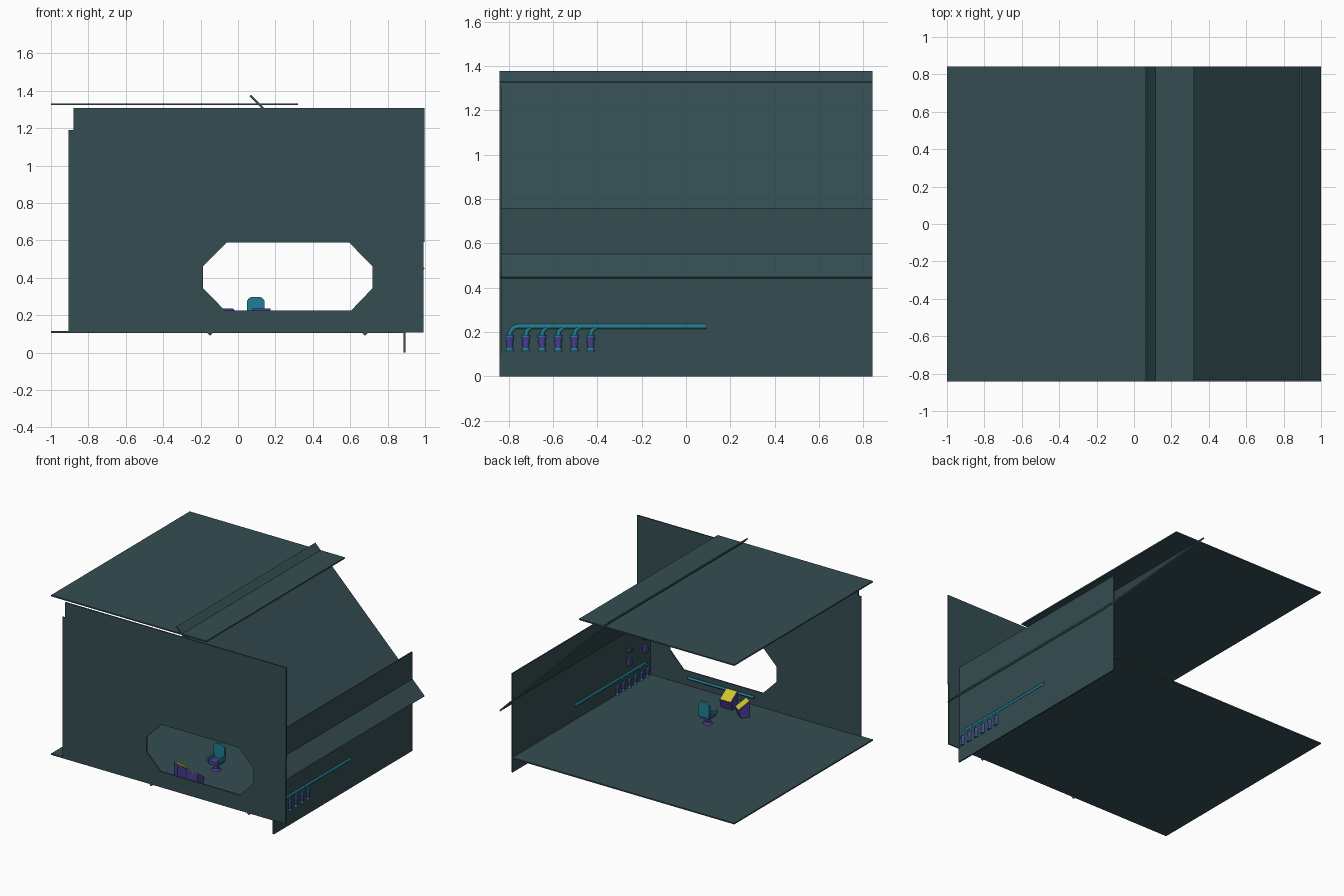
import bpy, bmesh, math
from mathutils import Vector, Matrix

if "Cube" in bpy.data.objects:
    bpy.data.objects.remove(bpy.data.objects["Cube"])


def material(name, rgb):
    m = bpy.data.materials.new(name)
    m.diffuse_color = (*rgb, 1)
    m.use_nodes = True
    m.node_tree.nodes["Principled BSDF"].inputs["Base Color"].default_value = m.diffuse_color
    return m


SLATE = material("slate", (0.035, 0.075, 0.085))
TEAL = material("teal", (0.015, 0.21, 0.29))
PURPLE = material("purple", (0.07, 0.05, 0.30))
YELLOW = material("yellow", (0.62, 0.55, 0.03))
W = 0.842   # half width of the room in y
T = 0.010   # panel thickness


def finish(name, bm, mat, matrix=None):
    bmesh.ops.recalc_face_normals(bm, faces=bm.faces)
    me = bpy.data.meshes.new(name)
    bm.to_mesh(me)
    bm.free()
    ob = bpy.data.objects.new(name, me)
    bpy.context.collection.objects.link(ob)
    me.materials.append(mat)
    if matrix:
        ob.matrix_world = matrix
    return ob


def extrude(name, profile, y0, y1, mat, matrix=None):
    """Extrude an (x, z) outline from y0 to y1."""
    bm = bmesh.new()
    f = bm.faces.new([bm.verts.new((x, y0, z)) for x, z in profile])
    r = bmesh.ops.extrude_face_region(bm, geom=[f])
    vs = [v for v in r["geom"] if isinstance(v, bmesh.types.BMVert)]
    bmesh.ops.translate(bm, vec=(0, y1 - y0, 0), verts=vs)
    return finish(name, bm, mat, matrix)


def panel(name, a, b):
    """Thin full-width panel along the side-profile line a-b."""
    a, b = Vector(a), Vector(b)
    d = (b - a).normalized()
    n = Vector((-d.y, d.x)) * T / 2
    return extrude(name, [a + n, b + n, b - n, a - n], -W, W, SLATE)


def box(name, c, s, mat, matrix=Matrix()):
    bm = bmesh.new()
    bmesh.ops.create_cube(bm, size=1)
    bmesh.ops.scale(bm, vec=s, verts=bm.verts)
    bmesh.ops.translate(bm, vec=c, verts=bm.verts)
    return finish(name, bm, mat, matrix)


def cone(name, c, r1, r2, h, mat, sides=12):
    bm = bmesh.new()
    bmesh.ops.create_cone(bm, cap_ends=True, segments=sides, radius1=r1, radius2=r2, depth=h)
    return finish(name, bm, mat, Matrix.Translation(c))


def pipe(name, pts, r):
    cu = bpy.data.curves.new(name, "CURVE")
    cu.dimensions = "3D"
    cu.bevel_depth = r
    cu.bevel_resolution = 1
    cu.use_fill_caps = True
    sp = cu.splines.new("POLY")
    sp.points.add(len(pts) - 1)
    for p, co in zip(sp.points, pts):
        p.co = (*co, 1)
    cu.materials.append(TEAL)
    ob = bpy.data.objects.new(name, cu)
    bpy.context.collection.objects.link(ob)


# Room panels: floor, roof, nose wall and the 45 degree slope crossing both
panel("floor", (-1, 0.110), (0.89, 0.110))
panel("roof", (-1, 1.328), (0.32, 1.328))
panel("nose_wall", (0.89, 0), (0.89, 0.76))
panel("sloped_wall", (0.995, 0.445), (0.065, 1.375))

# Side wall with its octagonal window (outline joined to the hole by two halves)
top = [(-0.905, 0.40), (-0.905, 1.19), (-0.88, 1.19), (-0.88, 1.308), (0.998, 1.308), (0.998, 0.59),
       (0.993, 0.59), (0.993, 0.40), (0.72, 0.40), (0.72, 0.46), (0.595, 0.588), (-0.06, 0.588),
       (-0.188, 0.46), (-0.188, 0.40)]
bottom = [(-0.905, 0.40), (-0.188, 0.40), (-0.188, 0.345), (-0.07, 0.225), (0.605, 0.225),
          (0.72, 0.345), (0.72, 0.40), (0.993, 0.40), (0.993, 0.108), (-0.905, 0.108)]
extrude("side_wall_upper", top, -W, -W + T, SLATE)
extrude("side_wall_lower", bottom, -W, -W + T, SLATE)

# Small pointed tabs below the floor edge
for x in (-0.15, 0.68):
    extrude("floor_tab", [(x - 0.022, 0.112), (x + 0.022, 0.112), (x, 0.09)], -W, -W + 0.025, SLATE)

# Pipe run on the nose wall with six branches ending in nozzles
PX = 0.89
pipe("main_pipe", [(PX, 0.09, 0.226), (PX, -0.76, 0.226)], 0.013)
for i in range(6):
    y = -0.795 + i * 0.073
    bend = [(PX, y + 0.04 - 0.04 * math.sin(a), 0.186 + 0.04 * math.cos(a))
            for a in [math.pi / 8 * k for k in range(5)]]
    pipe("branch_pipe", bend, 0.011)
    cone("nozzle_collar", (PX, y, 0.182), 0.021, 0.021, 0.008, TEAL)
    cone("nozzle_body", (PX, y, 0.153), 0.015, 0.019, 0.05, PURPLE)
    cone("nozzle_tip", (PX, y, 0.122), 0.021, 0.016, 0.014, TEAL)

# Straight pipe under the window
pipe("window_pipe", [(0, -W + 0.015, 0.175), (0.56, -W + 0.015, 0.175)], 0.01)

# Small fittings on the inside of the nose wall
for y, z in ((-0.56, 0.32), (-0.755, 0.345)):
    box("wall_fitting", (0.872, y, z), (0.026, 0.03, 0.05), PURPLE)
    box("wall_fitting_cap", (0.872, y, z + 0.09), (0.026, 0.03, 0.03), SLATE)

# Seat: pedestal, cushion, rounded backrest and curved armrests
SX, SY = 0.095, -0.40
cone("seat_foot", (SX, SY, 0.123), 0.035, 0.025, 0.016, PURPLE)
cone("seat_pedestal", (SX, SY, 0.148), 0.016, 0.016, 0.04, PURPLE)
box("seat_cushion", (SX, SY, 0.178), (0.082, 0.085, 0.024), PURPLE)
back = [(-0.046, 0.18), (0.046, 0.18), (0.046, 0.278), (0.034, 0.293), (0.018, 0.298),
        (-0.018, 0.298), (-0.034, 0.293), (-0.046, 0.278)]
extrude("seat_back", [(SX + x, z) for x, z in back], SY + 0.035, SY + 0.053, TEAL)
for s in (-1, 1):
    box("seat_armrest", (SX + s * 0.044, SY - 0.005, 0.20), (0.012, 0.085, 0.026), TEAL)

# Two consoles with tilted yellow screens facing the seat
for x, y, turn, w in ((0.125, -0.70, 0, 0.10), (-0.035, -0.64, -35, 0.075)):
    m = (Matrix.Translation((x, y, 0.112)) @ Matrix.Rotation(math.radians(turn), 4, "Z")
         @ Matrix.Rotation(math.radians(90), 4, "Z"))
    side = [(-0.04, 0), (0.025, 0), (0.045, 0.065), (-0.04, 0.123)]
    extrude("console_body", side, -w / 2, w / 2, PURPLE, m)
    screen = [(0.042, 0.068), (0.044, 0.071), (-0.036, 0.125), (-0.038, 0.122)]
    extrude("console_screen", screen, -w / 2 + 0.005, w / 2 - 0.005, YELLOW, m)
